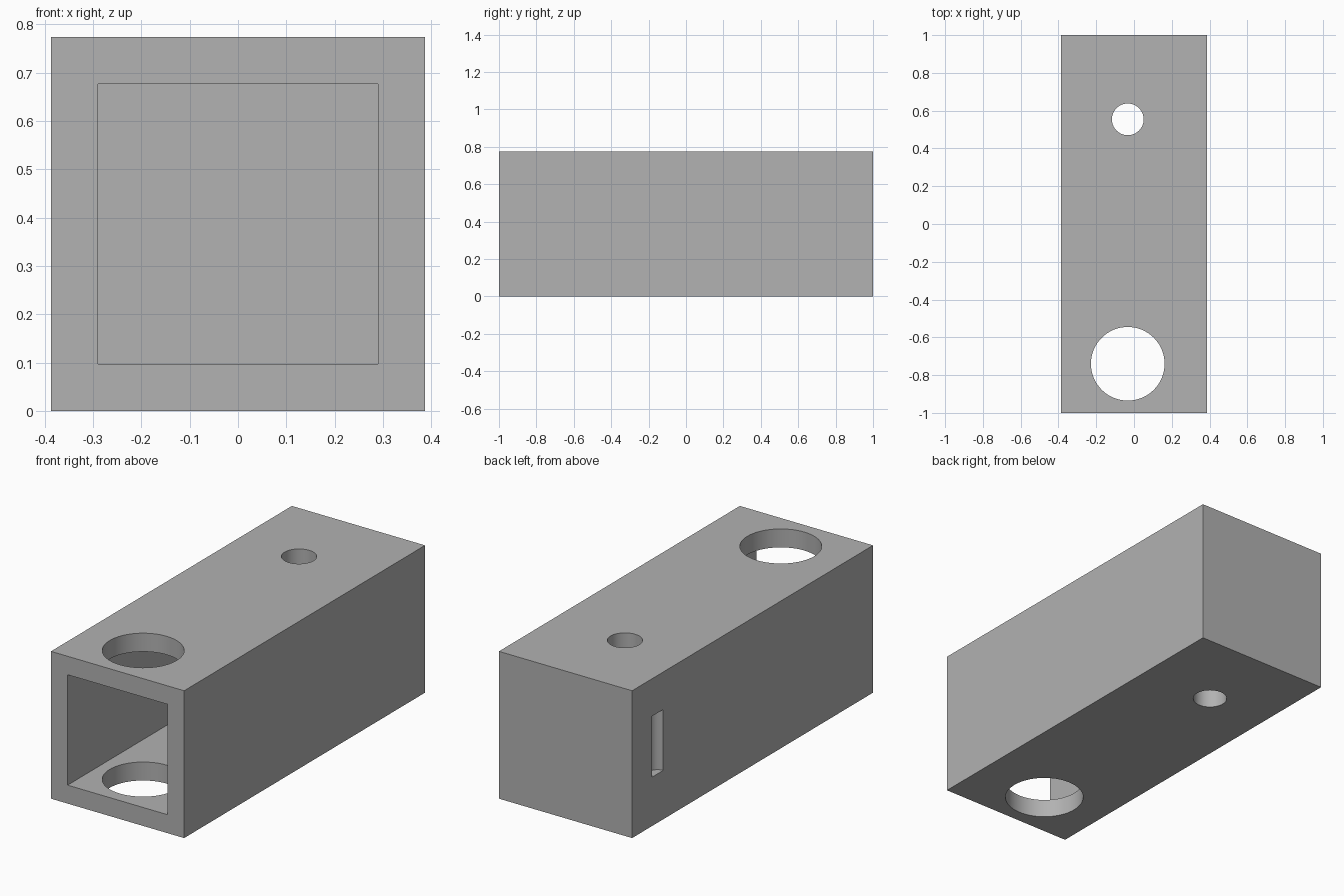
import bpy

old = bpy.data.objects.get("Cube")
if old:
    bpy.data.objects.remove(old, do_unlink=True)

WIDTH, LENGTH, WALL = 0.774, 2.0, 0.097
HOLE_X = -0.033
INNER = WIDTH - 2 * WALL

# Single grey finish
grey = bpy.data.materials.new("plain grey")
grey.use_nodes = True
colour = (0.445, 0.445, 0.445, 1)
grey.diffuse_color = colour
grey.node_tree.nodes["Principled BSDF"].inputs["Base Color"].default_value = colour


def box(name, size, location):
    bpy.ops.mesh.primitive_cube_add(size=1, location=location)
    ob = bpy.context.object
    ob.name = name
    ob.scale = size
    bpy.ops.object.transform_apply(location=False, rotation=False, scale=True)
    ob.data.materials.append(grey)
    return ob


def cylinder(name, radius, height, location):
    bpy.ops.mesh.primitive_cylinder_add(vertices=64, radius=radius, depth=height, location=location)
    ob = bpy.context.object
    ob.name = name
    ob.data.materials.append(grey)
    return ob


# Square tube body, closed at the back
body = box("tube_body", (WIDTH, LENGTH, WIDTH), (0, 0, WIDTH / 2))

# Cavity open at the front, two vertical through holes, and a groove in the -x side
front, back = -LENGTH / 2 - 0.1, LENGTH / 2 - WALL
cutters = [
    box("cavity_cutter", (INNER, back - front, INNER), (0, (front + back) / 2, WIDTH / 2)),
    cylinder("large_hole_cutter", 0.195, 1.2, (HOLE_X, -0.74, WIDTH / 2)),
    cylinder("small_hole_cutter", 0.084, 1.2, (HOLE_X, 0.554, WIDTH / 2)),
    cylinder("side_groove_cutter", 0.046, 0.32, (-WIDTH / 2, 0.788, 0.417)),
]

bpy.ops.object.select_all(action="DESELECT")
body.select_set(True)
bpy.context.view_layer.objects.active = body
for cutter in cutters:
    cutter.hide_render = True
    mod = body.modifiers.new(cutter.name, "BOOLEAN")
    mod.operation = "DIFFERENCE"
    mod.solver = "EXACT"
    mod.object = cutter
    bpy.ops.object.modifier_apply(modifier=mod.name)
for cutter in cutters:
    bpy.data.objects.remove(cutter, do_unlink=True)

# Smooth hole walls, crisp edges
bpy.ops.object.shade_smooth_by_angle(angle=0.5)
